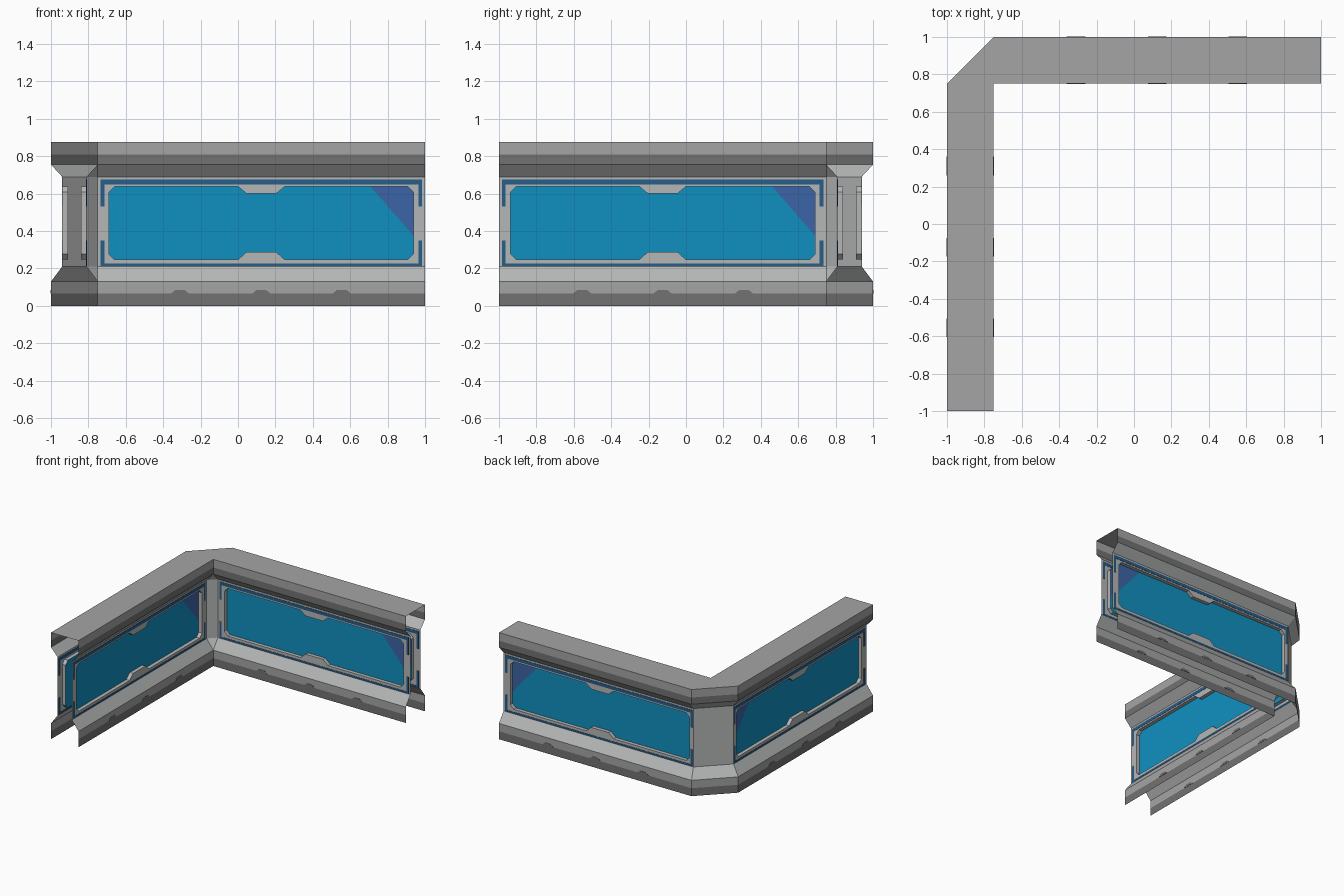
import bpy, bmesh
from mathutils import Vector

if "Cube" in bpy.data.objects:
    bpy.data.objects.remove(bpy.data.objects["Cube"])


def material(name, *rgb):
    m = bpy.data.materials.new(name)
    m.diffuse_color = (*rgb, 1)
    m.use_nodes = True
    m.node_tree.nodes["Principled BSDF"].inputs["Base Color"].default_value = m.diffuse_color
    return m


LIGHT = material("light grey", 0.46, 0.47, 0.465)
MID = material("mid grey", 0.37, 0.375, 0.37)
DARK = material("dark grey", 0.17, 0.17, 0.17)
GLASS = material("blue glass", 0.005, 0.28, 0.53)
GLINT = material("violet glint", 0.045, 0.13, 0.39)
STRIPE = material("stripe blue", 0.02, 0.11, 0.25)


def finish(bm, name, mats):
    mesh = bpy.data.meshes.new(name)
    bm.to_mesh(mesh)
    bm.free()
    for m in mats:
        mesh.materials.append(m)
    ob = bpy.data.objects.new(name, mesh)
    bpy.context.collection.objects.link(ob)
    return ob


def to_arm(bm, mirrored):
    """Everything is built on the back arm; the left arm is its diagonal mirror."""
    if mirrored:
        for v in bm.verts:
            v.co.x, v.co.y = -v.co.y, -v.co.x
        bmesh.ops.reverse_faces(bm, faces=bm.faces[:])


def outer_path(d):
    k = 0.4142 * d
    return [(1, 1 - d), (-.75 + k, 1 - d), (-1 + d, .75 - k), (-1 + d, -1)]


def inner_path(d):
    return [(1, .75 + d), (-.75, .75 + d), (-.75 - d, .75), (-.75 - d, -1)]


# (inset, height, material of the band above)
PROFILE = [(0, 0, 2), (0, .065, 1), (0, .13, 0), (.06, .21, 0),
           (.06, .69, 0), (0, .755, 2), (0, .81, 1), (0, .876, 1)]

# Open-ended shell: plinth, slopes, corner pillar and cap
bm = bmesh.new()
for path in (outer_path, inner_path):
    rows = [[bm.verts.new((x, y, z)) for x, y in path(d)] for d, z, _ in PROFILE]
    for r in range(len(rows) - 1):
        for i in range(3):
            if PROFILE[r][1] == .21 and i != 1:
                continue  # window panels go here
            a, b = rows[r], rows[r + 1]
            bm.faces.new((a[i], a[i + 1], b[i + 1], b[i])).material_index = PROFILE[r][2]
bmesh.ops.remove_doubles(bm, verts=bm.verts[:], dist=1e-4)
bmesh.ops.dissolve_degenerate(bm, edges=bm.edges[:], dist=1e-4)
bm.normal_update()
for f in bm.faces:
    c = f.calc_center_median()
    if abs(c.x + c.y) < .05:
        out = c - Vector((-.81, .81, c.z))
    elif c.x + c.y > 0:
        out = Vector((0, c.y - .875, 0))
    else:
        out = Vector((c.x + .875, 0, 0))
    if f.normal.dot(out) < 0:
        f.normal_flip()
top = outer_path(0) + [(-.75, -1), (-.75, .75), (1, .75)]
cap = bm.faces.new([bm.verts.new((x, y, .876)) for x, y in top])
cap.material_index = 1
cap.normal_update()
if cap.normal.z < 0:
    cap.normal_flip()
finish(bm, "wall_shell", [LIGHT, MID, DARK])

# Window outline with clipped corners and a tab at the middle of top and bottom
L, R, B, T, C = -.69, .938, .247, .638, .03
OUTLINE = [(L + C, B), (0, B), (.045, B + .04), (.205, B + .04), (.25, B), (R - C, B),
           (R, B + C), (R, T - C), (R - C, T),
           (.25, T), (.205, T - .037), (.045, T - .037), (0, T), (L + C, T),
           (L, T - C), (L, B + C)]


def window_panel(name, y, u0, side, mirrored):
    bm = bmesh.new()

    def loop(pts, yy):
        vs = [bm.verts.new((x, yy, z)) for x, z in pts]
        es = [bm.edges.new((vs[i - 1], vs[i])) for i in range(len(vs))]
        return vs, es
    _, rim = loop([(u0, .21), (1, .21), (1, .69), (u0, .69)], y)
    hole, hole_e = loop(OUTLINE, y)
    bmesh.ops.triangle_fill(bm, edges=rim + hole_e, use_beauty=True)
    # recessed reveal and glass
    back, _ = loop(OUTLINE, y - side * .03)
    for i in range(len(hole)):
        bm.faces.new((hole[i - 1], hole[i], back[i], back[i - 1])).material_index = 0
    glass = bm.faces.new(back)
    glass.material_index = 1
    # glint cut across one upper corner
    s = -1 if mirrored else 1
    px = -.46 if mirrored else .708
    n = Vector((s * .263, 0, .23))
    bmesh.ops.bisect_plane(bm, geom=[glass] + glass.edges[:] + glass.verts[:],
                           plane_co=(px, y, T), plane_no=n)
    bmesh.ops.recalc_face_normals(bm, faces=bm.faces[:])
    panes = [f for f in bm.faces if f.material_index == 1]
    if panes[0].normal.y * side < 0:
        bmesh.ops.reverse_faces(bm, faces=bm.faces[:])
    for f in panes:
        if (f.calc_center_median() - Vector((px, y, T))).dot(n) > 0:
            f.material_index = 2
    to_arm(bm, mirrored)
    finish(bm, name, [LIGHT, GLASS, GLINT])


def plates(name, shapes, y, mat, mirrored):
    """Thin prisms centred on the wall surface, from (x, z) outlines."""
    bm = bmesh.new()
    for pts in shapes:
        f = bm.faces.new([bm.verts.new((x, y - .002, z)) for x, z in pts])
        ext = bmesh.ops.extrude_face_region(bm, geom=[f], use_keep_orig=True)
        bmesh.ops.translate(bm, vec=(0, .004, 0),
                            verts=[g for g in ext["geom"] if isinstance(g, bmesh.types.BMVert)])
    bmesh.ops.recalc_face_normals(bm, faces=bm.faces[:])
    to_arm(bm, mirrored)
    finish(bm, name, [mat])


def rect(x0, x1, z0, z1):
    return [(x0, z0), (x1, z0), (x1, z1), (x0, z1)]


for arm, mirrored in (("back", False), ("left", True)):
    for face, y, base_y, u0, side in (("outer", .94, 1, -.7252, 1), ("inner", .81, .75, -.75, -1)):
        tag = f"{arm}_{face}"
        window_panel(tag + "_window_panel", y, u0, side, mirrored)
        # painted frame stripe, broken at mid height
        a = max(-.735, u0 + .004)
        b = .985
        shapes = [rect(a, b, .65, .676), rect(a, b, .212, .226)]
        for x in (a, b - .02):
            shapes += [rect(x, x + .02, .53, .65), rect(x, x + .02, .226, .35)]
        plates(tag + "_stripe", shapes, y, STRIPE, mirrored)
        # worn bumps along the dark plinth band
        bumps = [[(x - .05, .065), (x + .05, .065), (x + .025, .085), (x - .025, .085)]
                 for x in (-.31, .125, .555)]
        plates(tag + "_plinth_bumps", bumps, base_y, DARK, mirrored)
